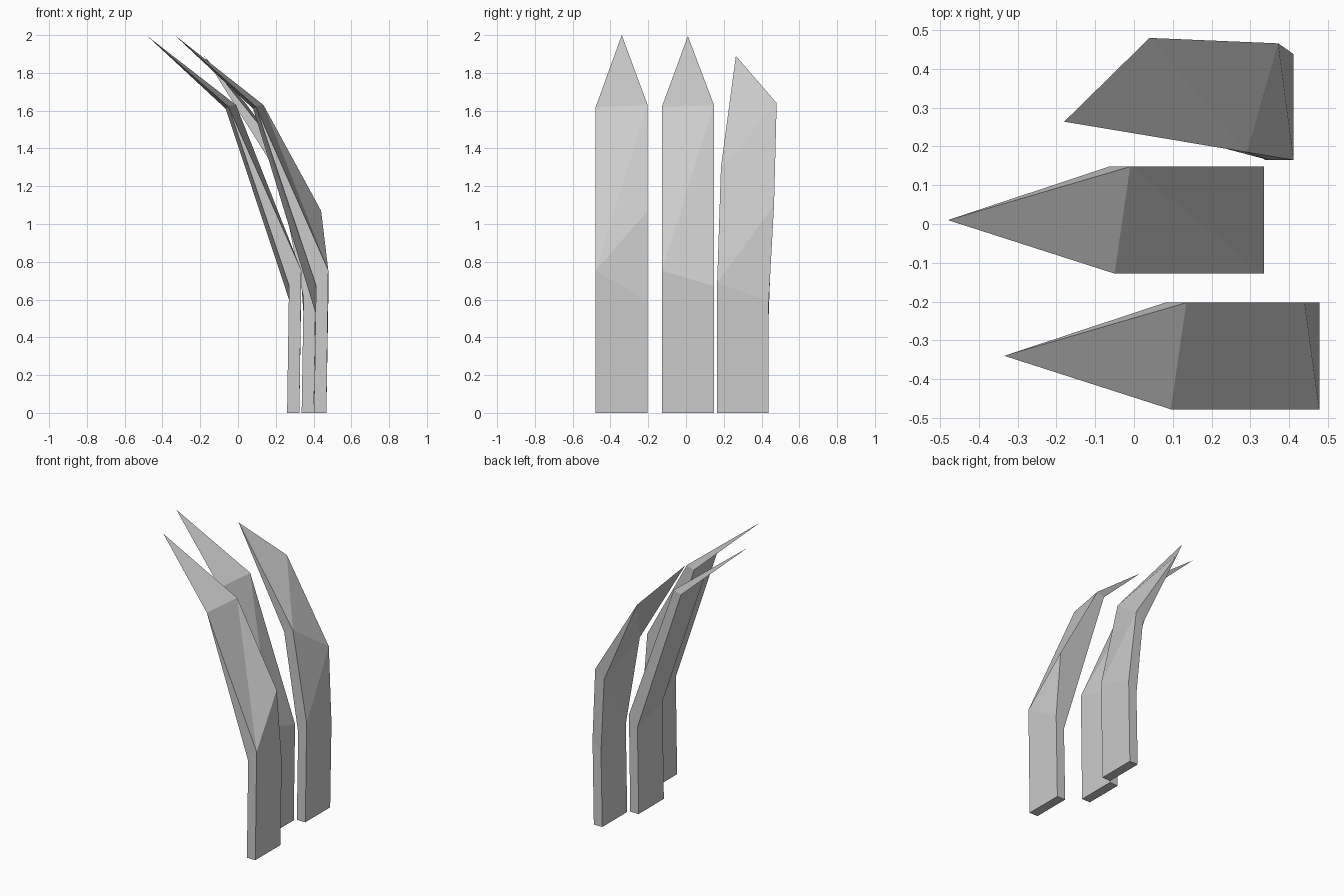
import bpy, bmesh

T = 0.065  # blade thickness


def base(x, y0, y1, z_front, z_back):
    """Upright slab: floor ring and slanted bend ring.
    Ring order: outer front, outer back, inner back, inner front."""
    low = [(x, y0, 0), (x, y1, 0), (x - T, y1, 0), (x - T, y0, 0)]
    u = x + 0.01
    bend = [(u, y0, z_front), (u, y1, z_back),
            (u - T, y1, z_back - 0.07), (u - T, y0, z_front - 0.08)]
    return low + bend


BASE_FACES = [(0, 1, 2, 3), (0, 1, 5, 4), (1, 2, 6, 5), (2, 3, 7, 6), (3, 0, 4, 7)]


def build(name, verts, upper_faces):
    bm = bmesh.new()
    vs = [bm.verts.new(v) for v in verts]
    for f in BASE_FACES + upper_faces:
        bm.faces.new([vs[i] for i in f])
    bmesh.ops.recalc_face_normals(bm, faces=bm.faces)
    mesh = bpy.data.meshes.new(name)
    bm.to_mesh(mesh)
    bm.free()
    obj = bpy.data.objects.new(name, mesh)
    bpy.context.collection.objects.link(obj)


# Pointed end: 8 front edge, 9 outer back, 10 inner back, 11 tip
POINT = [(4, 9, 8), (4, 8, 7), (7, 8, 10), (7, 10, 6),
         (8, 9, 11), (9, 10, 11), (10, 8, 11)]

# Middle blade
build("middle_blade",
      base(0.325, -0.128, 0.148, 0.755, 0.67) +
      [(-0.05, -0.128, 1.62), (-0.01, 0.148, 1.63),
       (-0.065, 0.148, 1.61), (-0.48, 0.01, 1.995)],
      POINT + [(4, 5, 9), (5, 6, 10, 9)])

# Front blade, with an extra knee (12) on its back edge
build("front_blade",
      base(0.468, -0.478, -0.203, 0.755, 0.59) +
      [(0.095, -0.478, 1.62), (0.135, -0.203, 1.63),
       (0.08, -0.203, 1.61), (-0.335, -0.34, 2.0), (0.44, -0.203, 1.07)],
      POINT + [(4, 5, 12), (4, 12, 9), (5, 6, 12), (12, 6, 10), (12, 10, 9)])

# Rear blade: second ring (8-11), then back corner (12) and tip (13)
build("rear_blade",
      base(0.402, 0.165, 0.438, 0.69, 0.59) +
      [(0.292, 0.185, 1.30), (0.372, 0.466, 1.10),
       (0.31, 0.456, 1.04), (0.215, 0.2, 1.26),
       (0.04, 0.48, 1.64), (-0.18, 0.264, 1.89)],
      [(4, 5, 9), (4, 9, 8), (5, 6, 10, 9), (6, 7, 10), (7, 11, 10), (7, 4, 8, 11),
       (8, 9, 12), (8, 12, 13), (9, 10, 12), (10, 11, 12), (11, 13, 12), (11, 8, 13)])
